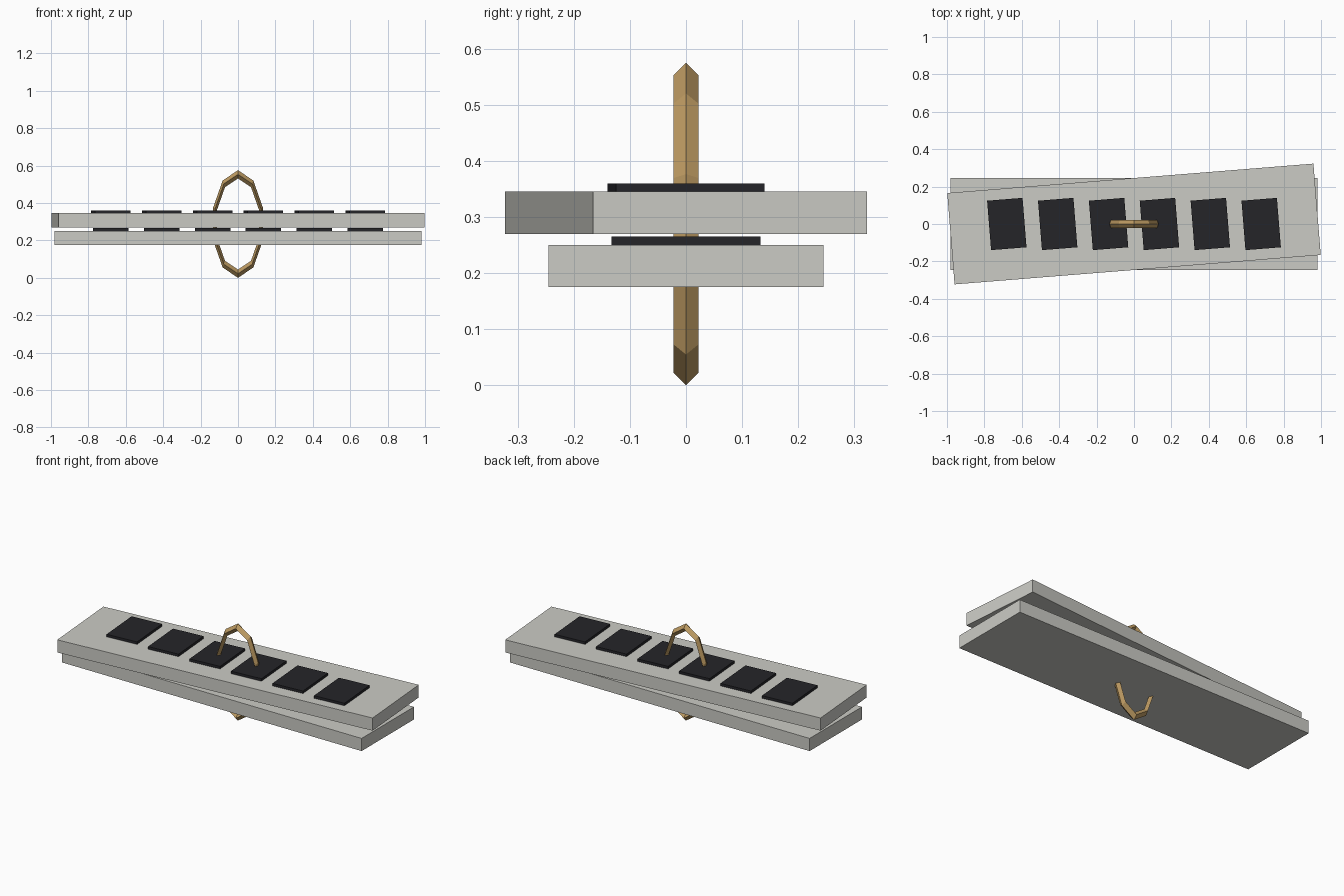
import bpy
from mathutils import Matrix

if "Cube" in bpy.data.objects:
    bpy.data.objects.remove(bpy.data.objects["Cube"])

TILT = 0.08  # slight twist of the upper slab, in radians


def material(name, rgb):
    m = bpy.data.materials.new(name)
    m.diffuse_color = (*rgb, 1)
    m.use_nodes = True
    m.node_tree.nodes["Principled BSDF"].inputs["Base Color"].default_value = m.diffuse_color
    return m


slab_mat = material("pale_grey", (0.60, 0.60, 0.56))
pad_mat = material("near_black", (0.018, 0.018, 0.022))
brass_mat = material("brass", (0.50, 0.32, 0.12))


def box(name, x, z0, size, angle, mat):
    bpy.ops.mesh.primitive_cube_add(size=1, location=(x, 0, z0 + size[2] / 2),
                                    rotation=(0, 0, angle))
    ob = bpy.context.object
    ob.name = name
    ob.scale = size
    ob.data.materials.append(mat)


# Two stacked slabs, each with a row of six dark pads
for level, z, angle in (("lower", 0.175, 0), ("upper", 0.27, TILT)):
    box(level + "_slab", 0, z, (1.964, 0.49, 0.075), angle, slab_mat)
    for i in range(6):
        box(f"{level}_pad_{i + 1}", (i - 2.5) * 0.272, z + 0.075,
            (0.19, 0.265, 0.015), angle, pad_mat)

# Narrow upright ring threaded through both slabs
bpy.ops.mesh.primitive_torus_add(major_segments=10, minor_segments=4,
                                 major_radius=0.2655, minor_radius=0.022)
ring = bpy.context.object
ring.name = "binding_ring"
ring.data.transform(Matrix(((0, 0.485, 0, 0),
                            (0, 0, 1, 0),
                            (1, 0, 0, 0),
                            (0, 0, 0, 1))))
ring.location.z = 0.2875
ring.data.materials.append(brass_mat)
